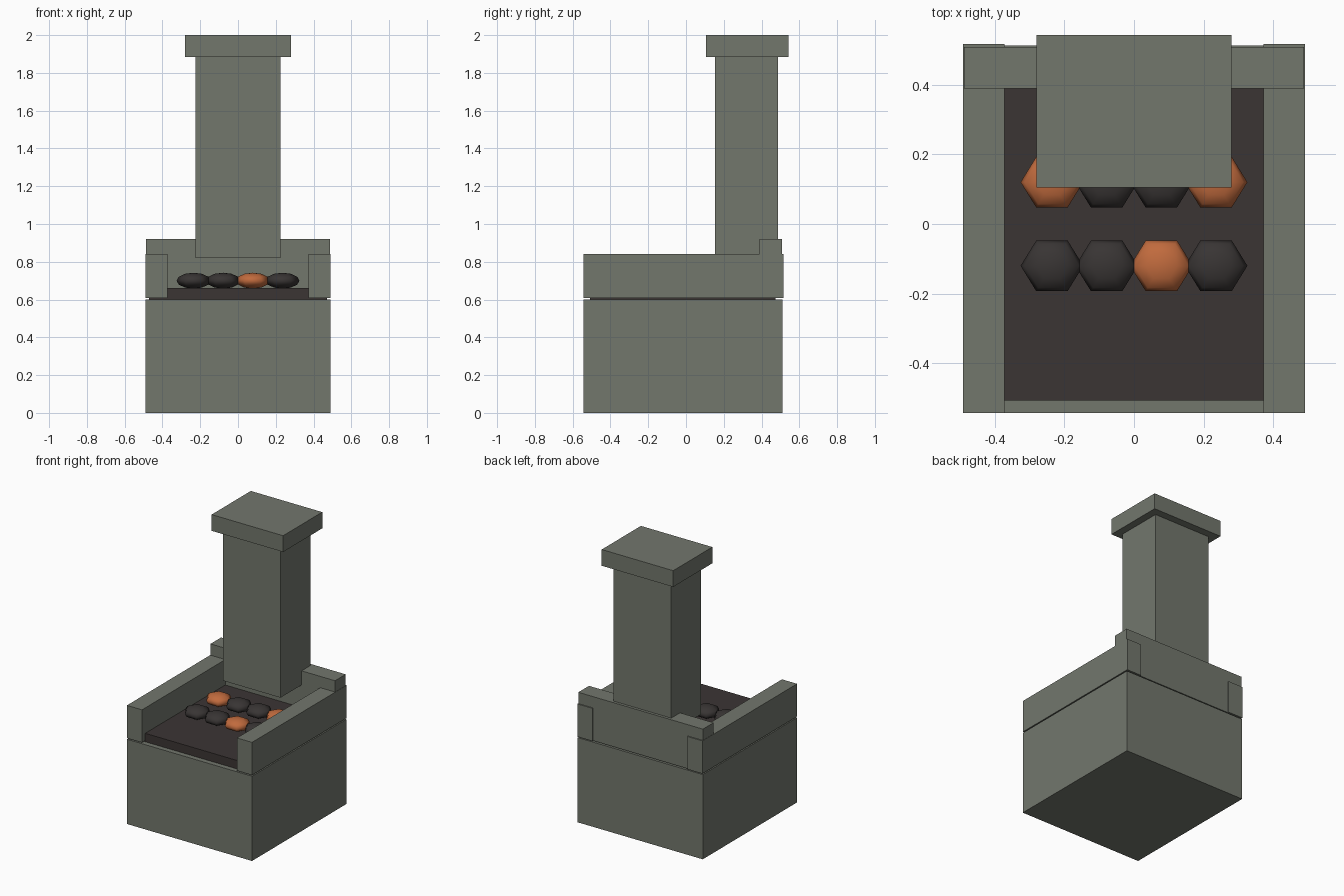
import bpy, bmesh, math
from mathutils import Matrix

if "Cube" in bpy.data.objects:
    bpy.data.objects.remove(bpy.data.objects["Cube"])


def material(name, rgb):
    m = bpy.data.materials.new(name)
    m.diffuse_color = (*rgb, 1)
    m.use_nodes = True
    m.node_tree.nodes["Principled BSDF"].inputs["Base Color"].default_value = m.diffuse_color
    return m


STONE = material("grey stone", (0.170, 0.184, 0.152))
ASH = material("dark ash bed", (0.044, 0.035, 0.034))
COAL = material("black coal", (0.040, 0.035, 0.034))
EMBER = material("glowing orange", (0.53, 0.145, 0.047))


def add(name, bm, mat):
    mesh = bpy.data.meshes.new(name)
    bm.to_mesh(mesh)
    bm.free()
    mesh.materials.append(mat)
    ob = bpy.data.objects.new(name, mesh)
    bpy.context.collection.objects.link(ob)
    return ob


def box(name, x, y, z, mat=STONE):
    """Box from (min, max) ranges on each axis."""
    bm = bmesh.new()
    bmesh.ops.create_cube(bm, size=1)
    for v in bm.verts:
        v.co = [(a + b) / 2 + c * (b - a) for (a, b), c in zip((x, y, z), v.co)]
    return add(name, bm, mat)


# Plinth and the ash bed lying on it
box("base_block", (-0.49, 0.49), (-0.543, 0.512), (0, 0.60))
box("ash_bed", (-0.47, 0.47), (-0.507, 0.475), (0.598, 0.66), ASH)

# Low walls around the bed; the side walls stand slightly proud at the back
for name, s in (("left_wall", -1), ("right_wall", 1)):
    box(name, sorted((s * 0.372, s * 0.49)), (-0.543, 0.516), (0.608, 0.84))
box("back_wall", (-0.488, 0.488), (0.389, 0.508), (0.608, 0.92))

# Chimney
box("chimney_stack", (-0.226, 0.226), (0.153, 0.488), (0.82, 1.89))
box("chimney_cap", (-0.28, 0.28), (0.105, 0.543), (1.885, 2.0))

# Two rows of six-sided smooth coals, some glowing
glow = {(0, 2), (1, 0), (1, 3)}
for row, y in enumerate((-0.12, 0.12)):
    for col in range(4):
        bm = bmesh.new()
        bmesh.ops.create_uvsphere(bm, u_segments=6, v_segments=6, radius=1)
        # Turn so that points face front and back
        bm.transform(Matrix.Rotation(math.radians(30), 4, "Z"))
        bm.transform(Matrix.Diagonal((0.09, 0.084, 0.042, 1)))
        for f in bm.faces:
            f.smooth = True
        ob = add(f"coal_{row}_{col}", bm, EMBER if (row, col) in glow else COAL)
        ob.location = ((col - 1.5) * 0.157, y, 0.70)
